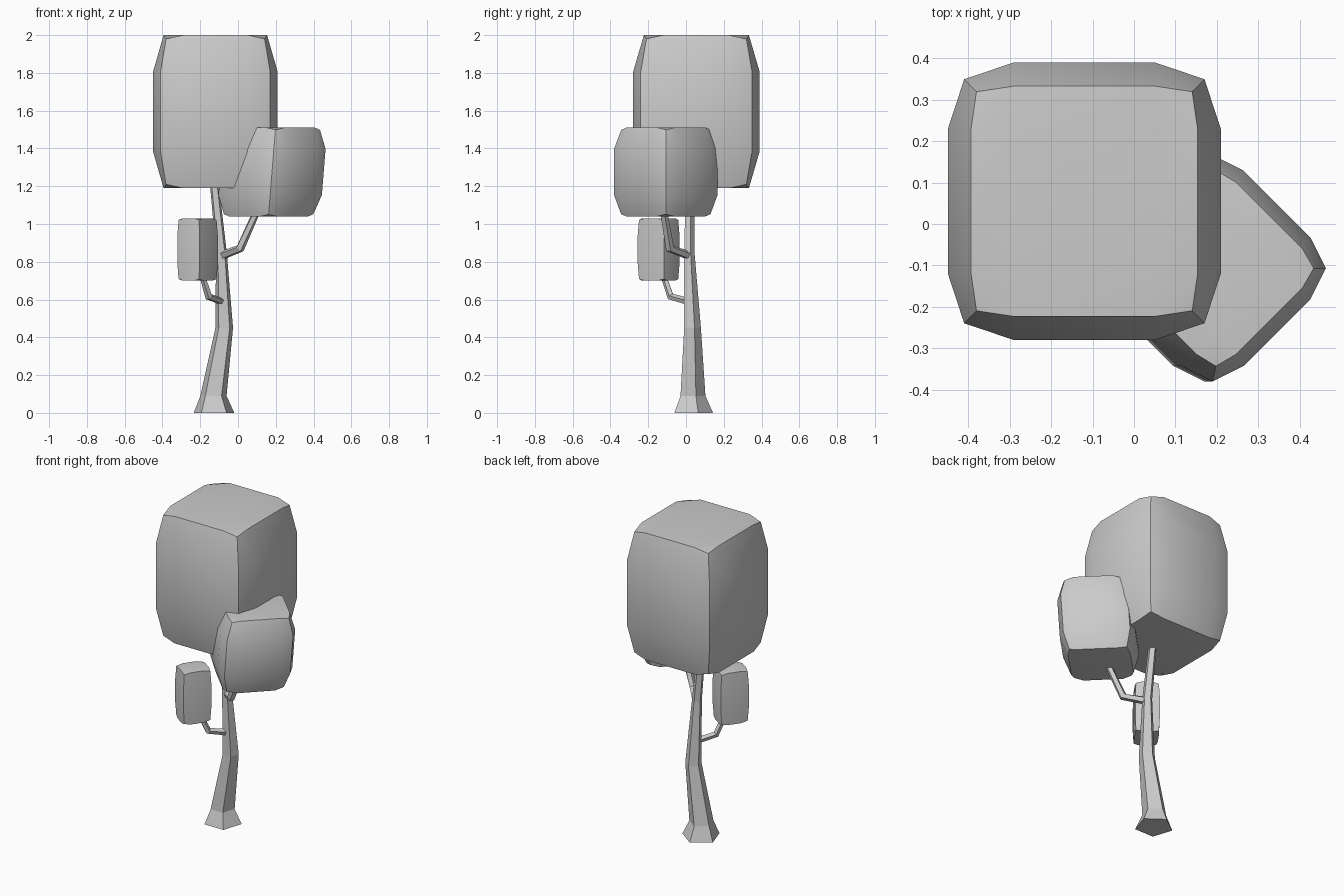
import bpy, bmesh, math
from mathutils import Vector, Matrix

cube = bpy.data.objects.get("Cube")
if cube:
    bpy.data.objects.remove(cube, do_unlink=True)

grey = bpy.data.materials.new("plain_grey")
grey.use_nodes = True
grey.diffuse_color = (0.6, 0.6, 0.6, 1)
grey.node_tree.nodes["Principled BSDF"].inputs["Base Color"].default_value = (0.6, 0.6, 0.6, 1)


def finish(name, bm, smooth=None):
    bmesh.ops.recalc_face_normals(bm, faces=bm.faces)
    mesh = bpy.data.meshes.new(name)
    bm.to_mesh(mesh)
    bm.free()
    mesh.materials.append(grey)
    obj = bpy.data.objects.new(name, mesh)
    bpy.context.collection.objects.link(obj)
    if smooth:
        bpy.ops.object.select_all(action='DESELECT')
        obj.select_set(True)
        bpy.context.view_layer.objects.active = obj
        bpy.ops.object.shade_smooth_by_angle(angle=math.radians(smooth))


def crown(name, centre, half, turn=0, edge=0.88, rim=0.83, corner=0.79, end=0.98,
          shear=0.0, inner=0.52):
    """Softly bulging block: edges and corners are pulled in from a 3x3 box grid."""
    bm = bmesh.new()
    bmesh.ops.create_cube(bm, size=2)
    bmesh.ops.subdivide_edges(bm, edges=bm.edges[:], cuts=2, use_grid_fill=True)
    for v in bm.verts:
        out = [abs(c) > 0.9 for c in v.co]
        x, y, z = (math.copysign(1 if o else inner, c) for c, o in zip(v.co, out))
        if all(out):
            x, y, z = x * corner, y * corner, z * (end - 0.05)
        elif out[0] and out[1]:
            x, y = x * edge, y * edge
        elif out[2] and (out[0] or out[1]):
            x, y, z = (x * rim if out[0] else x), (y * rim if out[1] else y), z * end
        v.co = Vector((x * half[0], y * half[1], z * half[2]))
    bm.transform(Matrix.Rotation(math.radians(turn), 4, 'Z'))
    for v in bm.verts:
        v.co.x += shear * v.co.z
        v.co += Vector(centre)
    finish(name, bm, 38)


def limb(name, path, sides=5, level=False):
    """Faceted tube through (x, y, z, radius) points."""
    bm = bmesh.new()
    pts = [Vector(p[:3]) for p in path]
    rings = []
    for i, p in enumerate(pts):
        way = pts[min(i + 1, len(pts) - 1)] - pts[max(i - 1, 0)]
        rot = Matrix.Identity(3) if level else way.to_track_quat('Z', 'Y').to_matrix()
        ring = []
        for k in range(sides):
            a = math.pi / 2 + math.tau * k / sides
            ring.append(bm.verts.new(p + rot @ Vector((math.cos(a), math.sin(a), 0)) * path[i][3]))
        rings.append(ring)
    for low, high in zip(rings, rings[1:]):
        for k in range(sides):
            n = (k + 1) % sides
            bm.faces.new((low[k], low[n], high[n], high[k]))
    bm.faces.new(rings[0])
    bm.faces.new(rings[-1])
    finish(name, bm)


# Leaf masses
crown("large_crown", (-0.12, 0.055, 1.595), (0.33, 0.335, 0.405), end=1.0)
crown("middle_crown", (0.18, -0.107, 1.275), (0.22, 0.22, 0.235), turn=45,
      rim=0.82, corner=0.76, end=1.0, shear=0.08)
crown("small_crown", (-0.214, -0.145, 0.865), (0.089, 0.074, 0.165), turn=55,
      edge=0.96, rim=0.94, corner=0.9, end=1.0, inner=0.45)

# Trunk with flared foot
limb("trunk", [(-0.127, 0.03, 0, 0.113), (-0.13, 0.03, 0.09, 0.073),
               (-0.073, 0.03, 0.45, 0.049), (-0.088, 0.015, 0.85, 0.03),
               (-0.123, 0.018, 1.19, 0.025), (-0.128, 0.018, 1.26, 0.022)], level=True)

# Side branches
limb("left_branch", [(-0.08, 0.01, 0.835, 0.024), (0.01, -0.085, 0.87, 0.024),
                     (0.1, -0.12, 1.07, 0.02)])
limb("right_branch", [(-0.085, 0.01, 0.59, 0.02), (-0.155, -0.08, 0.615, 0.02),
                      (-0.19, -0.12, 0.73, 0.016)])
